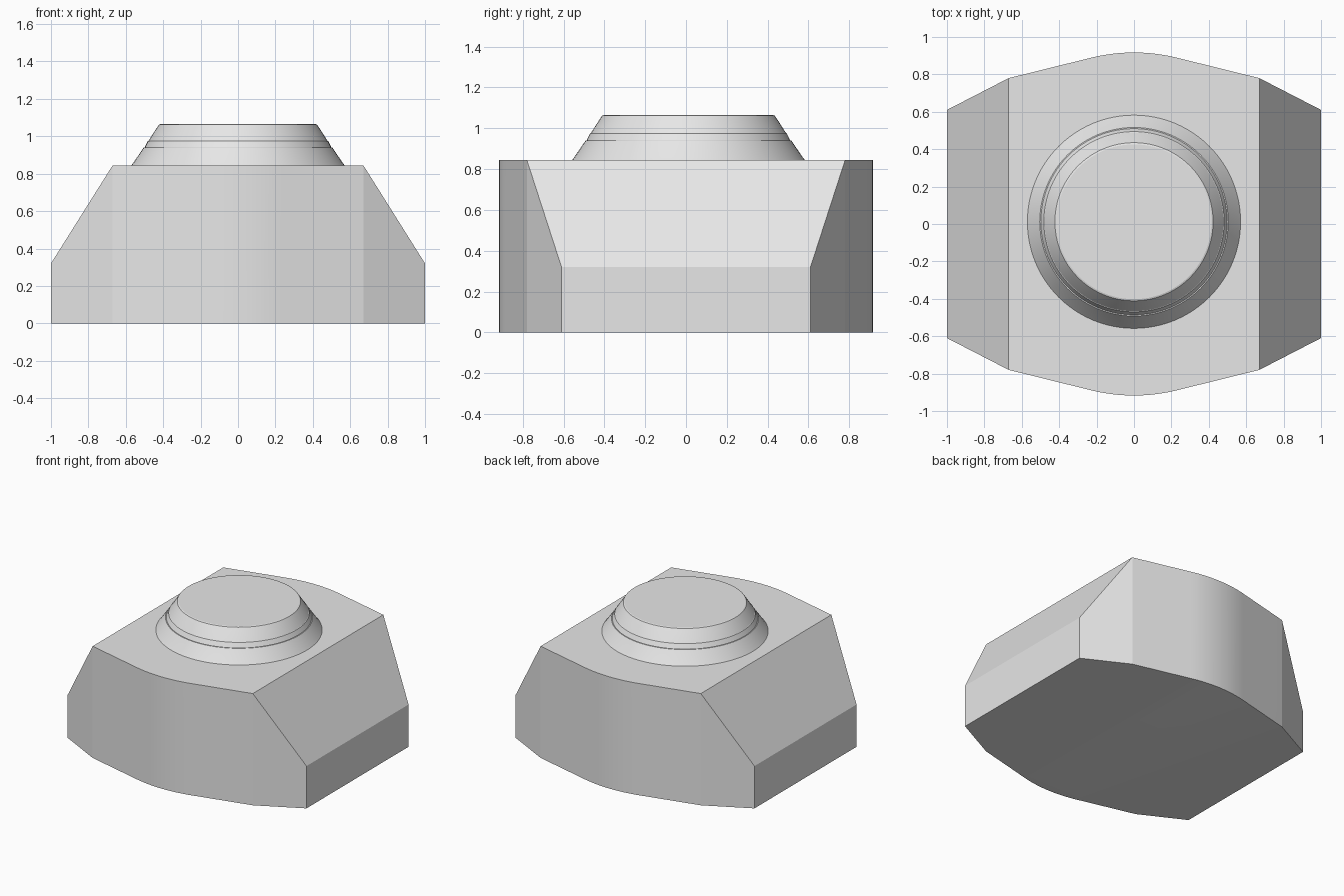
import bpy, bmesh, math
from mathutils import Vector

cube = bpy.data.objects.get("Cube")
if cube:
    bpy.data.objects.remove(cube, do_unlink=True)

grey = bpy.data.materials.new("plain_grey")
grey.use_nodes = True
colour = (0.8, 0.8, 0.8, 1)
grey.diffuse_color = colour
grey.node_tree.nodes["Principled BSDF"].inputs["Base Color"].default_value = colour


def finish(bm, name):
    bmesh.ops.recalc_face_normals(bm, faces=bm.faces[:])
    mesh = bpy.data.meshes.new(name)
    bm.to_mesh(mesh)
    bm.free()
    mesh.materials.append(grey)
    obj = bpy.data.objects.new(name, mesh)
    bpy.context.collection.objects.link(obj)
    bpy.ops.object.select_all(action="DESELECT")
    obj.select_set(True)
    bpy.context.view_layer.objects.active = obj
    bpy.ops.object.shade_smooth_by_angle(angle=math.radians(12))
    return obj


# Body: bowed outline with a rounded crown, front and back alike
HEIGHT, CROWN, ARC, SLOPE = 0.845, 0.917, 0.235, 0.25
xs = [ARC * (1 - i / 8) for i in range(17)]
crown = [(x, CROWN - SLOPE * x * x / (2 * ARC)) for x in xs]
back = [(1, 0.61), (0.67, 0.78)] + crown + [(-0.67, 0.78), (-1, 0.61)]
outline = back + [(-x, -y) for x, y in back]

bm = bmesh.new()
base = bm.faces.new([bm.verts.new((x, y, 0)) for x, y in outline])
top = bmesh.ops.extrude_face_region(bm, geom=[base])["geom"]
bmesh.ops.translate(bm, vec=(0, 0, HEIGHT),
                    verts=[g for g in top if isinstance(g, bmesh.types.BMVert)])

# Sloped shoulders cut from both sides
for side in (-1, 1):
    cut = bmesh.ops.bisect_plane(
        bm, geom=bm.verts[:] + bm.edges[:] + bm.faces[:], clear_outer=True,
        plane_co=(side, 0, 0.32), plane_no=Vector((side * 0.525, 0, 0.33)).normalized())
    rim = [g for g in cut["geom_cut"] if isinstance(g, bmesh.types.BMEdge)]
    bmesh.ops.contextual_create(bm, geom=rim)

# Small rounding along the front and back rims
bmesh.ops.recalc_face_normals(bm, faces=bm.faces[:])
rims = []
for edge in bm.edges:
    normals = [f.normal for f in edge.link_faces]
    if any(abs(n.z) > 0.95 for n in normals) and any(abs(n.y) > 0.5 for n in normals):
        rims.append(edge)
bmesh.ops.bevel(bm, geom=rims, offset=0.012, offset_type="OFFSET", segments=4,
                profile=0.5, affect="EDGES", clamp_overlap=True)
finish(bm, "body")


# Tapered round boss, with a fine seam between collar and cap
def lathe(name, profile, steps=96):
    bm = bmesh.new()
    verts = [bm.verts.new((r, 0, z)) for r, z in profile]
    edges = [bm.edges.new(pair) for pair in zip(verts, verts[1:])]
    bmesh.ops.spin(bm, geom=verts + edges, cent=(0, 0, 0), axis=(0, 0, 1),
                   angle=math.tau, steps=steps)
    bmesh.ops.remove_doubles(bm, verts=bm.verts[:], dist=0.0005)
    obj = finish(bm, name)
    obj.location.y = 0.012


lathe("collar", [(0, 0.83), (0.575, 0.83), (0.57, 0.845), (0.56, 0.858),
                 (0.504, 0.94), (0, 0.94)])
lathe("cap", [(0, 0.935), (0.498, 0.935), (0.498, 0.943), (0.482, 0.975),
              (0.478, 0.977), (0.428, 1.055), (0.423, 1.062), (0.414, 1.065), (0, 1.065)])
